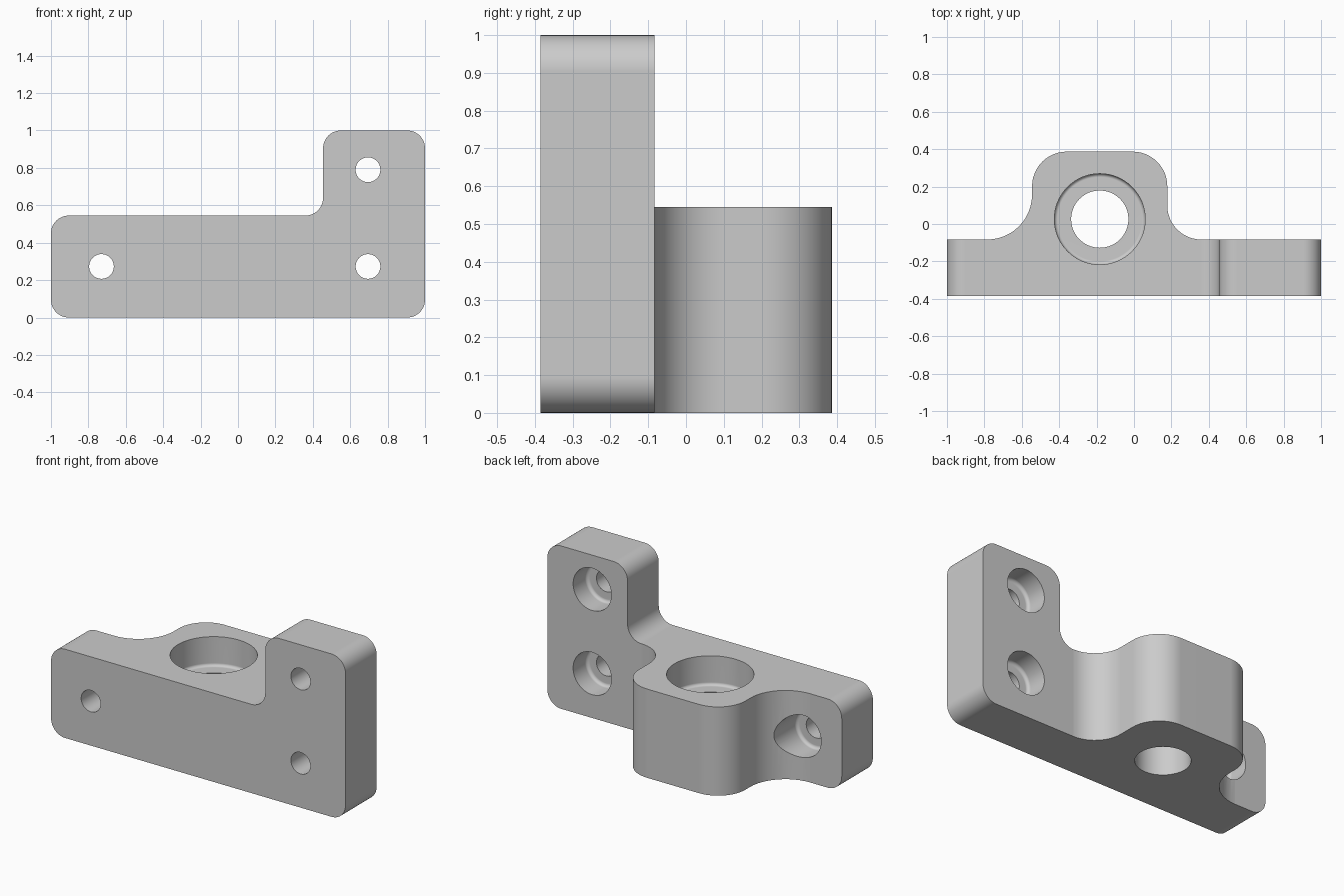
import bpy, bmesh, math
from mathutils import Vector, Matrix

if "Cube" in bpy.data.objects:
    bpy.data.objects.remove(bpy.data.objects["Cube"], do_unlink=True)

steel = bpy.data.materials.new("Plain grey metal")
steel.use_nodes = True
GREY = (0.6, 0.6, 0.6, 1)
steel.diffuse_color = GREY
steel.node_tree.nodes["Principled BSDF"].inputs["Base Color"].default_value = GREY


def rounded(corners, steps=12):
    """Outline from (u, v, radius) corners, each replaced by a tangent arc."""
    pts = []
    for i, (u, v, r) in enumerate(corners):
        p = Vector((u, v))
        if r == 0:
            pts.append(p)
            continue
        a = (Vector(corners[i - 1][:2]) - p).normalized()
        b = (Vector(corners[(i + 1) % len(corners)][:2]) - p).normalized()
        # all corners are right angles
        centre = p + (a + b) * r
        for k in range(steps + 1):
            t = math.pi / 2 * k / steps
            pts.append(centre - b * r * math.cos(t) - a * r * math.sin(t))
    return pts


def make_object(name, bm):
    bmesh.ops.recalc_face_normals(bm, faces=bm.faces)
    mesh = bpy.data.meshes.new(name)
    bm.to_mesh(mesh)
    bm.free()
    mesh.materials.append(steel)
    obj = bpy.data.objects.new(name, mesh)
    bpy.context.collection.objects.link(obj)
    return obj


def extrude(name, outline, place, offset):
    bm = bmesh.new()
    face = bm.faces.new([bm.verts.new(place(p)) for p in outline])
    new = bmesh.ops.extrude_face_region(bm, geom=[face])["geom"]
    bmesh.ops.translate(bm, vec=offset, verts=[g for g in new if isinstance(g, bmesh.types.BMVert)])
    return make_object(name, bm)


def stepped_cutter(name, wide, narrow, depth, length, fillet, matrix, sides=64):
    """Counterbore along -z from the origin, with a filleted floor."""
    profile = [(wide, 0.3)]
    for k in range(7):
        t = math.pi / 2 * k / 6
        profile.append((wide - fillet + fillet * math.cos(t),
                        -depth + fillet - fillet * math.sin(t)))
    profile += [(narrow, -depth), (narrow, -length)]
    bm = bmesh.new()
    rings = [[bm.verts.new((r * math.cos(math.tau * i / sides),
                            r * math.sin(math.tau * i / sides), z)) for i in range(sides)]
             for r, z in profile]
    for low, high in zip(rings, rings[1:]):
        for i in range(sides):
            j = (i + 1) % sides
            bm.faces.new((low[i], low[j], high[j], high[i]))
    bm.faces.new(rings[0])
    bm.faces.new(rings[-1])
    bm.transform(matrix)
    obj = make_object(name, bm)
    obj.hide_render = True
    return obj


def combine(target, tool, operation):
    mod = target.modifiers.new(operation, "BOOLEAN")
    mod.operation, mod.object, mod.solver = operation, tool, "EXACT"
    bpy.context.view_layer.objects.active = target
    bpy.ops.object.modifier_apply(modifier=mod.name)
    bpy.data.objects.remove(tool, do_unlink=True)


FRONT, BACK, TOP, R = -0.385, -0.083, 0.545, 0.095

# L-shaped mounting plate
plate = extrude("mounting_bracket",
                rounded([(-1, 0, R), (1, 0, R), (1, 1, R), (0.455, 1, R),
                         (0.455, TOP, R), (-1, TOP, R)]),
                lambda p: (p.x, FRONT, p.y), (0, BACK - FRONT, 0))

# Bearing boss flowing out of the back of the plate
boss = extrude("bearing_boss",
               rounded([(-0.785, -0.2, 0), (0.36, -0.2, 0), (0.36, BACK, 0),
                        (0.178, BACK, 0.182), (0.178, 0.387, 0.185),
                        (-0.545, 0.387, 0.185), (-0.545, BACK, 0.24),
                        (-0.785, BACK, 0)]),
               lambda p: (p.x, p.y, 0), (0, 0, TOP))
combine(plate, boss, "UNION")

# Bearing seat with a through hole
bore = stepped_cutter("bearing_bore", 0.243, 0.153, 0.18, 0.8, 0.018,
                      Matrix.Translation((-0.183, 0.026, TOP)))
combine(plate, bore, "DIFFERENCE")

# Screw holes counterbored from the back
for x, z in ((-0.73, 0.273), (0.695, 0.273), (0.695, 0.79)):
    turn = Matrix.Translation((x, BACK, z)) @ Matrix.Rotation(-math.pi / 2, 4, "X")
    combine(plate, stepped_cutter("screw_bore", 0.13, 0.066, 0.135, 0.5, 0.02, turn), "DIFFERENCE")

# Smooth rounds, crisp edges
bpy.ops.object.select_all(action="DESELECT")
plate.select_set(True)
bpy.context.view_layer.objects.active = plate
bpy.ops.object.shade_smooth_by_angle(angle=math.radians(30))
weighted = plate.modifiers.new("Flat faces", "WEIGHTED_NORMAL")
weighted.keep_sharp = True
